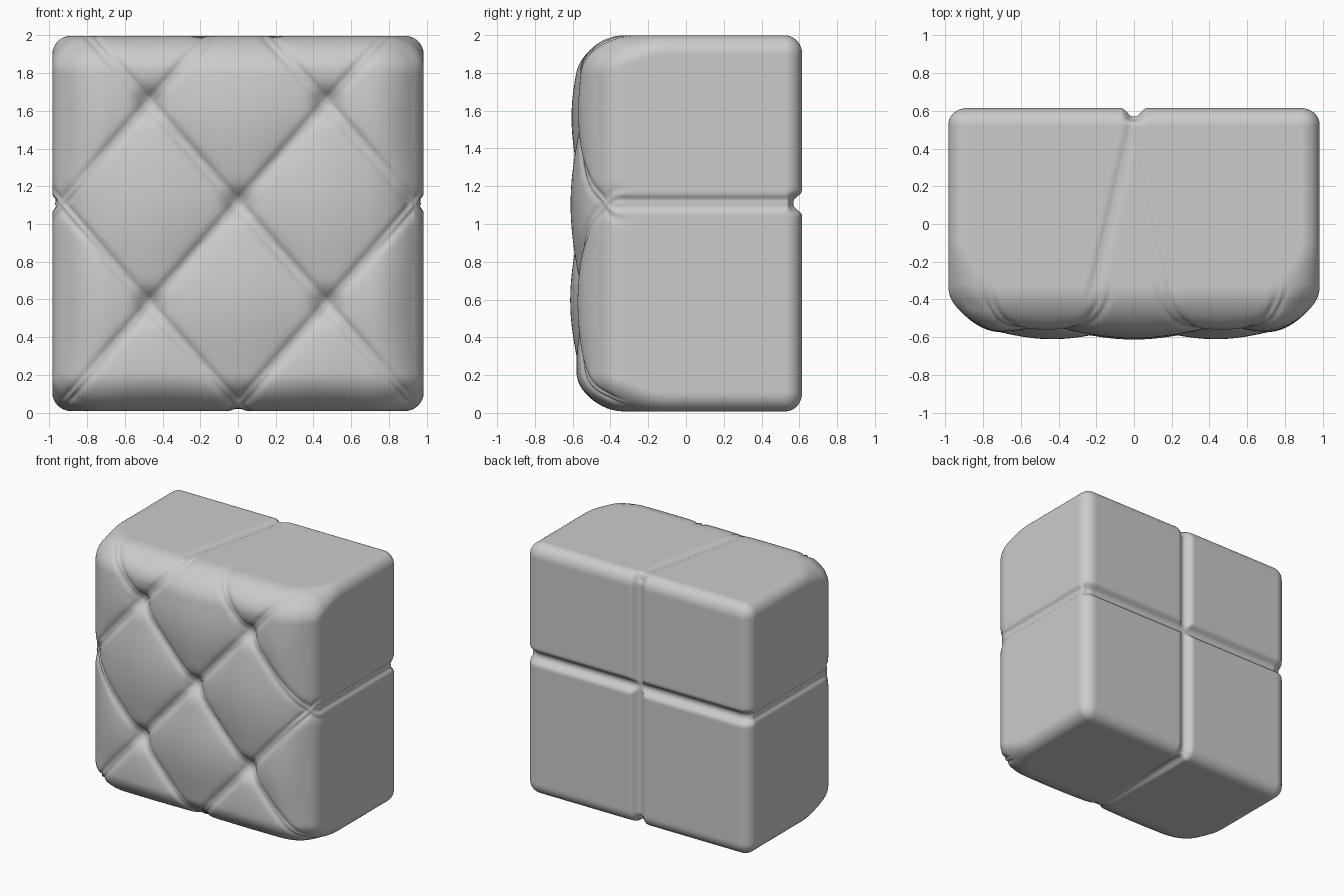
import bpy, bmesh, math
from mathutils import Vector

if "Cube" in bpy.data.objects:
    bpy.data.objects.remove(bpy.data.objects["Cube"], do_unlink=True)

CELLS = 154
LOW = Vector((-0.985, -0.545, 0.008))
HIGH = Vector((0.985, 0.615, 1.998))
BUTTON_X, BUTTON_Z, MID_Z = 0.47, 0.535, 1.105
FORWARD = Vector((0, -1, 0))


def smooth(a, b, x):
    t = max(0.0, min(1.0, (x - a) / (b - a)))
    return t * t * (3 - 2 * t)


def bell(d, width, power=2):
    return math.exp(-abs(d / width) ** power)


def rounded(p):
    """Rounded box point and normal; the front edges are much softer."""
    front = smooth(-0.1, -0.5, p.y)
    radius = (0.1 + 0.2 * front, 0.22 if p.y < 0 else 0.09, 0.1 + 0.1 * front)
    inner = Vector([max(LOW[i] + radius[i], min(HIGH[i] - radius[i], p[i])) for i in range(3)])
    n = Vector([(p[i] - inner[i]) / radius[i] for i in range(3)]).normalized()
    return inner + Vector([n[i] * radius[i] for i in range(3)]), n


def tufting(x, z):
    """Fullness of the diamond pillows, and depth of piped creases and dimples."""
    u, v = x / BUTTON_X, (z - MID_Z) / BUTTON_Z
    a, b = (u + v) / 2, (u - v) / 2
    dome = max(0.0, 1 - (x / 0.92) ** 4) * max(0.0, 1 - (z - 1) ** 4)
    pillow = 0.07 * dome * abs(math.sin(math.pi * a) * math.sin(math.pi * b)) ** 0.6
    da, db = abs(a - round(a)) / 1.42, abs(b - round(b)) / 1.42
    d = min(da, db)
    crease = 0.02 * bell(d, 0.026) - 0.018 * bell(d, 0.012)
    dimple = 0.055 * bell(math.hypot(da, db), 0.07)
    return pillow, crease, dimple


def seams(p, n):
    """Depth of the grooves over the back, sides, underside and top."""
    back = smooth(0.51, 0.59, p.y)
    body = smooth(-0.45, -0.3, p.y)
    side = smooth(0.5, 0.9, abs(n.x)) * body
    under = smooth(0.5, 0.9, -n.z) * body * (0.012 + 0.02 * smooth(-0.3, 0.5, p.y))
    top = smooth(0.5, 0.9, n.z) * body
    dz, dx = p.z - 1.11, p.x
    level = max(back * 0.047 * bell(dz, 0.042, 3),
                side * (0.026 * bell(dz, 0.032, 3) - 0.012 * bell(dz, 0.013)))
    upright = max(back * 0.045 * bell(dx, 0.042, 3), under * bell(dx, 0.034, 3))
    fan = abs(dx) - 0.235 * max(0.0, 0.55 - p.y)
    ray = top * (0.016 if dx < 0 else 0.009) * (bell(fan, 0.026) - 0.5 * bell(fan, 0.011))
    return max(level, upright, ray)


# Cushion block: dense box, softened and tufted
bm = bmesh.new()
bmesh.ops.create_cube(bm, size=1)
bmesh.ops.subdivide_edges(bm, edges=bm.edges[:], cuts=CELLS - 1, use_grid_fill=True)
size, centre = HIGH - LOW, (HIGH + LOW) / 2
for vert in bm.verts:
    p, n = rounded(centre + vert.co * size)
    vert.co = p - n * seams(p, n)
    front = smooth(-0.27, -0.43, p.y)
    if front > 0:
        pillow, crease, dimple = tufting(p.x, p.z)
        facing = max(0.0, -n.y)
        vert.co += FORWARD * (pillow * facing - dimple * facing ** 2) - n * crease * front
for face in bm.faces:
    face.smooth = True
mesh = bpy.data.meshes.new("tufted_cushion")
bm.to_mesh(mesh)
bm.free()
cushion = bpy.data.objects.new("tufted_cushion", mesh)
bpy.context.collection.objects.link(cushion)

# Plain grey upholstery
fabric = bpy.data.materials.new("grey_fabric")
fabric.use_nodes = True
grey = (0.6, 0.6, 0.6, 1)
fabric.diffuse_color = grey
fabric.node_tree.nodes["Principled BSDF"].inputs["Base Color"].default_value = grey
mesh.materials.append(fabric)
